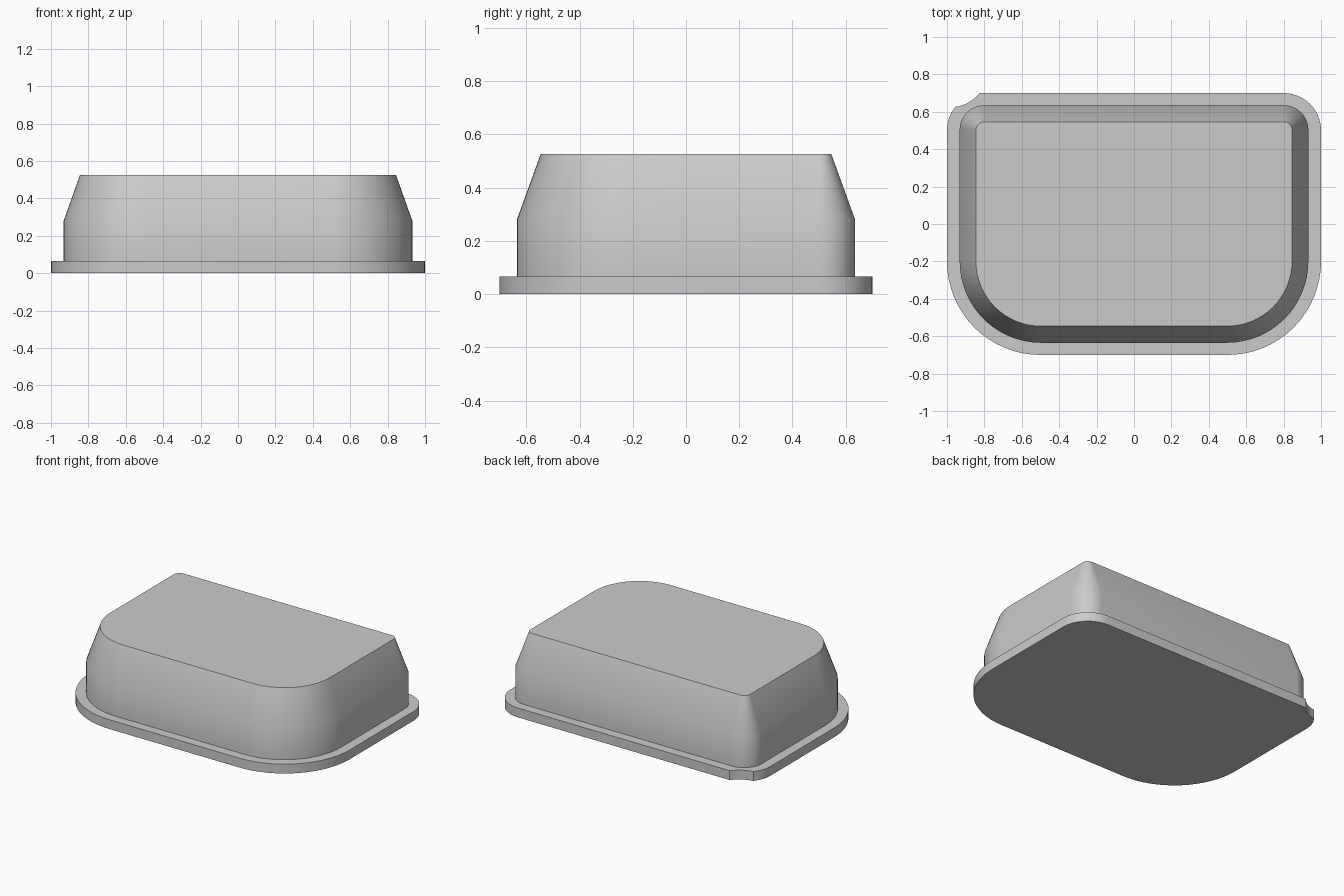
import bpy
import bmesh
from math import sin, cos, radians

cube = bpy.data.objects.get("Cube")
if cube:
    bpy.data.objects.remove(cube, do_unlink=True)

grey = bpy.data.materials.new("light_grey")
grey.use_nodes = True
grey.diffuse_color = (0.6, 0.6, 0.6, 1)
grey.node_tree.nodes["Principled BSDF"].inputs["Base Color"].default_value = (0.6, 0.6, 0.6, 1)


def arc(cx, cy, r, start, end, steps=16):
    angles = [radians(start + (end - start) * i / steps) for i in range(steps + 1)]
    return [(cx + r * cos(a), cy + r * sin(a)) for a in angles]


def outline(hx, hy, front_r, back_r, notched=False):
    """Counterclockwise rectangle with wide front and tight back corners."""
    f, b = front_r, back_r
    pts = arc(f - hx, f - hy, f, 180, 270) + arc(hx - f, f - hy, f, 270, 360)
    pts += arc(hx - b, hy - b, b, 0, 90)
    if notched:
        # Concave bite in the back right corner, then the rest of the corner
        pts += arc(-0.98, 0.82, 0.195, -38, -83)
        pts += arc(b - hx, hy - b, b, 141, 180)[1:]
    else:
        pts += arc(b - hx, hy - b, b, 90, 180)
    return pts


def loft(name, sections, bottom_cap):
    bm = bmesh.new()
    rings = [[bm.verts.new((x, y, z)) for x, y in pts] for z, pts in sections]
    n = len(rings[0])
    for low, high in zip(rings, rings[1:]):
        for i in range(n):
            j = (i + 1) % n
            bm.faces.new((low[i], low[j], high[j], high[i]))
    bm.faces.new(rings[-1])
    if bottom_cap:
        bm.faces.new(rings[0][::-1])
    mesh = bpy.data.meshes.new(name)
    bm.to_mesh(mesh)
    bm.free()
    mesh.materials.append(grey)
    obj = bpy.data.objects.new(name, mesh)
    bpy.context.collection.objects.link(obj)
    bpy.ops.object.select_all(action='DESELECT')
    obj.select_set(True)
    bpy.context.view_layer.objects.active = obj
    bpy.ops.object.shade_smooth_by_angle(angle=radians(30))
    return obj


# Flat base flange with the notched corner
flange = outline(1.0, 0.7, 0.5, 0.2, notched=True)
loft("base_flange", [(0, flange), (0.065, flange)], True)

# Body: upright wall, then a tapered shoulder up to the flat top
wall = outline(0.932, 0.635, 0.435, 0.132)
top = outline(0.845, 0.546, 0.347, 0.043)
loft("tapered_body", [(0.065, wall), (0.28, wall), (0.525, top)], False)
